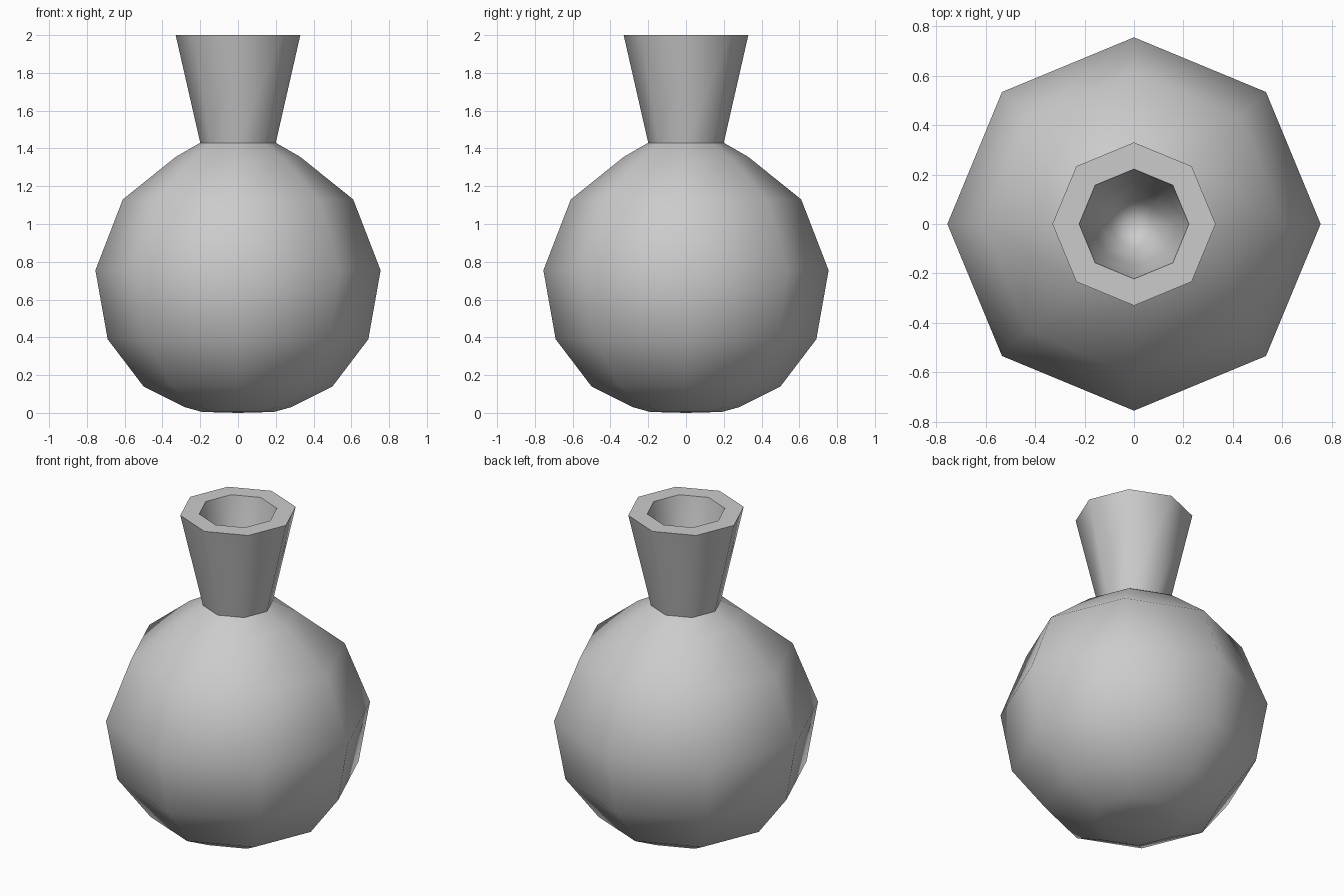
import bpy, bmesh
from math import cos, sin, pi, radians

cube = bpy.data.objects.get("Cube")
if cube:
    bpy.data.objects.remove(cube, do_unlink=True)

SIDES = 8

# Single plain grey clay colour
clay = bpy.data.materials.new("grey_clay")
clay.use_nodes = True
clay.diffuse_color = (0.6, 0.6, 0.6, 1)
clay.node_tree.nodes["Principled BSDF"].inputs["Base Color"].default_value = clay.diffuse_color


def lathe(name, profile):
    """Revolve (radius, height) points; zero radius makes a pole."""
    bm = bmesh.new()
    rings = []
    for r, z in profile:
        if r == 0:
            rings.append([bm.verts.new((0, 0, z))] * SIDES)
        else:
            rings.append([bm.verts.new((r * cos(2 * pi * i / SIDES),
                                        r * sin(2 * pi * i / SIDES), z))
                          for i in range(SIDES)])
    for low, high in zip(rings, rings[1:]):
        for i in range(SIDES):
            j = (i + 1) % SIDES
            corners = [low[i], low[j], high[j], high[i]]
            bm.faces.new(list(dict.fromkeys(corners)))
    bmesh.ops.recalc_face_normals(bm, faces=bm.faces)
    mesh = bpy.data.meshes.new(name)
    bm.to_mesh(mesh)
    bm.free()
    mesh.materials.append(clay)
    obj = bpy.data.objects.new(name, mesh)
    bpy.context.collection.objects.link(obj)
    bpy.ops.object.select_all(action='DESELECT')
    obj.select_set(True)
    bpy.context.view_layer.objects.active = obj
    bpy.ops.object.shade_smooth_by_angle(angle=radians(60))
    return obj


# Round belly, flared neck, thick rim and hollow bore in one outline
belly = [(0, 0), (0.19, 0.005), (0.28, 0.03), (0.5, 0.14), (0.69, 0.39),
         (0.755, 0.755), (0.61, 1.13), (0.33, 1.355), (0.2, 1.43)]
neck = [(0.33, 2.0)]
bore = [(0.222, 2.0), (0.17, 1.7), (0.1, 1.5), (0, 1.42)]
lathe("bottle", belly + neck + bore)
